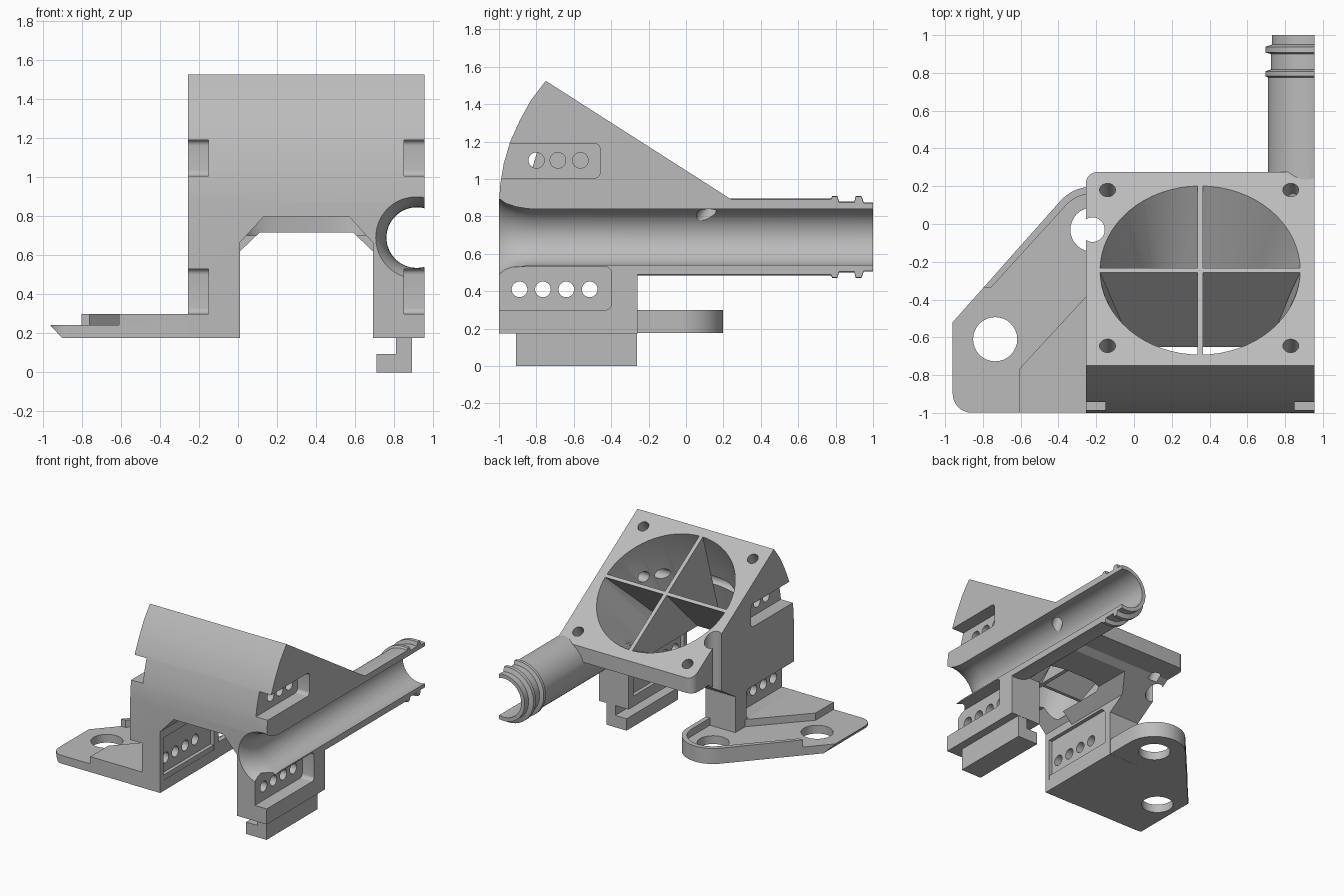
import bpy, bmesh, math
from mathutils import Vector, Matrix

cube = bpy.data.objects.get("Cube")
if cube:
    bpy.data.objects.remove(cube, do_unlink=True)

grey = bpy.data.materials.new("plain grey")
grey.use_nodes = True
grey.diffuse_color = (0.5, 0.5, 0.5, 1)
grey.node_tree.nodes["Principled BSDF"].inputs["Base Color"].default_value = (0.5, 0.5, 0.5, 1)


def finish(name, bm):
    bmesh.ops.recalc_face_normals(bm, faces=bm.faces)
    me = bpy.data.meshes.new(name)
    bm.to_mesh(me)
    bm.free()
    me.materials.append(grey)
    ob = bpy.data.objects.new(name, me)
    bpy.context.collection.objects.link(ob)
    return ob


def loft(name, rings):
    """Closed solid through rings of equal point count."""
    bm = bmesh.new()
    rows = [[bm.verts.new(p) for p in ring] for ring in rings]
    n = len(rows[0])
    for a, b in zip(rows, rows[1:]):
        for i in range(n):
            j = (i + 1) % n
            bm.faces.new((a[i], a[j], b[j], b[i]))
    bm.faces.new(rows[0][::-1])
    bm.faces.new(rows[-1])
    return finish(name, bm)


def prism(name, pts, axis, a, b):
    """Extrude a 2D outline along x, y or z."""
    place = {"x": lambda p, d: (d, p[0], p[1]),
             "y": lambda p, d: (p[0], d, p[1]),
             "z": lambda p, d: (p[0], p[1], d)}[axis]
    return loft(name, [[place(p, d) for p in pts] for d in (a, b)])


def arc(cx, cy, r, a0, a1, n=10):
    angles = [math.radians(a0 + (a1 - a0) * i / n) for i in range(n + 1)]
    return [(cx + r * math.cos(t), cy + r * math.sin(t)) for t in angles]


def lathe(name, profile, cx, cz, n=64):
    """Revolve (radius, y) pairs about an axis along y."""
    return loft(name, [[(x, y, z) for x, z in arc(cx, cz, r, 0, 360, n)[:-1]]
                       for r, y in profile])


def rod(centre, direction, r, length):
    bm = bmesh.new()
    turn = Vector(direction).to_track_quat("Z", "Y").to_matrix().to_4x4()
    bmesh.ops.create_cone(bm, cap_ends=True, segments=32, radius1=r, radius2=r,
                          depth=length, matrix=Matrix.Translation(centre) @ turn)
    return finish("hole_cutter", bm)


def combine(ob, other, mode="DIFFERENCE", keep=False):
    mod = ob.modifiers.new("cut", "BOOLEAN")
    mod.operation = mode
    mod.solver = "EXACT"
    mod.object = other
    bpy.context.view_layer.objects.active = ob
    bpy.ops.object.modifier_apply(modifier=mod.name)
    if not keep:
        bpy.data.objects.remove(other, do_unlink=True)


# Sloping fan face
SLOPE = Vector((0, 0.538, 0.843))
L, R = -0.255, 0.955


def face_z(y):
    return 1.525 - 0.639 * (y + 0.75)


# Wedge body with curved front, trimmed later on its cut side
front = [(-0.75, 1.525), (-0.83, 1.42), (-0.89, 1.31), (-0.94, 1.2),
         (-0.975, 1.08), (-0.993, 0.97), (-1, 0.87)]
body = prism("duct_body", [(-1, 0.175), (-0.26, 0.175), (-0.26, 0.53), (0.08, 0.75),
                           (0.275, 0.75), (0.275, face_z(0.275))] + front, "x", L, R + 0.04)

# Rounded flange corner
bm = bmesh.new()
bm.from_mesh(body.data)
corner = [e for e in bm.edges
          if all(abs(v.co.x - L) < 1e-4 and abs(v.co.y - 0.275) < 1e-4 for v in e.verts)]
bmesh.ops.bevel(bm, geom=corner, offset=0.06, segments=6, profile=0.5, affect="EDGES")
bm.to_mesh(body.data)
bm.free()

# Side pipe with two ridges
pipe = lathe("pipe", [(0.205, -0.3), (0.205, 0.775), (0.22, 0.783), (0.22, 0.808),
                      (0.19, 0.818), (0.19, 0.9), (0.22, 0.908), (0.22, 0.938),
                      (0.185, 0.95), (0.185, 1)], 0.915, 0.69)
combine(body, pipe, "UNION")

# Tunnel between the legs, taller at the front
combine(body, prism("tunnel", [(0.01, 0), (0.01, 0.62), (0.11, 0.715), (0.59, 0.715),
                               (0.69, 0.62), (0.69, 0)], "y", -1.2, 0.6))
combine(body, prism("mouth", [(0.01, 0), (0.01, 0.665), (0.13, 0.795), (0.57, 0.795),
                              (0.69, 0.665), (0.69, 0)], "y", -1.2, -0.7))

# Round fan opening blending to a squarish outlet
circle = arc(0, 0, 1, 0, 360, 64)[:-1]


def squarish(v):
    return math.copysign(abs(v) ** 0.55, v)


top = [Vector((0.35 + 0.53 * c, -0.245 + 0.447 * s, face_z(-0.245) - 0.285 * s))
       for c, s in circle]
outlet = [(0.35 + 0.33 * squarish(c), -0.6 + 0.33 * squarish(s), 0.7) for c, s in circle]
cavity = loft("cavity", [[p + SLOPE * 0.05 for p in top], top, outlet])
cavity.hide_render = True
combine(body, cavity, keep=True)

# Pipe bore with flared front, and the flat side cut
combine(body, lathe("bore", [(0.225, -1.02), (0.21, -1), (0.185, -0.965), (0.167, -0.91),
                             (0.157, -0.85), (0.155, -0.8), (0.155, 1.02)], 0.915, 0.69))
combine(body, prism("trim", [(-2, -1), (2, -1), (2, 3), (-2, 3)], "x", R, 2))

# Outer pockets on both sides, open to the front
for low, high, back in ((0.30, 0.53, -0.4), (1.005, 1.19, -0.46)):
    r = 0.03
    outline = ([(-1.2, low)] + arc(back - r, low + r, r, -90, 0, 5)
               + arc(back - r, high - r, r, 0, 90, 5) + [(-1.2, high)])
    combine(body, prism("pocket", outline, "x", L - 0.2, L + 0.105))
    combine(body, prism("pocket", outline, "x", R - 0.105, R + 0.2))

# Shallow recesses on the inner leg faces
outline = ([(-0.96, 0.26), (-0.32, 0.26)] + arc(-0.38, 0.54, 0.06, 0, 90, 6) + [(-0.96, 0.6)])
combine(body, prism("recess", outline, "x", -0.02, 0.05))
combine(body, prism("recess", outline, "x", 0.65, 0.72))

# Rows of cross holes
for z, row in ((0.41, (-0.89, -0.765, -0.64, -0.515)), (1.1, (-0.8, -0.685, -0.565))):
    for y in row:
        combine(body, rod((0.35, y, z), (1, 0, 0), 0.042, 2))

# Fan screw holes and the tool notch
for x in (-0.14, 0.83):
    for y in (-0.645, 0.18):
        at = Vector((x, y, face_z(y))) - SLOPE * 0.1
        combine(body, rod(at, SLOPE, 0.042, 0.3))
combine(body, rod((-0.22, -0.03, 0.9), (0, 0, 1), 0.065, 1))

# Crossed vanes inside the fan opening
upright = prism("upright_vane", [(-0.72, face_z(-0.72)), (0.25, face_z(0.25)), (0.25, 0.8),
                                 (-0.98, 0.8), (-0.98, 1.2)], "x", 0.335, 0.366)
cross = prism("cross_vane", [(-0.257, face_z(-0.257)), (-0.233, face_z(-0.233)),
                             (-0.625, 0.8), (-0.65, 0.8)], "x", -0.3, 1)
for vane in (upright, cross):
    combine(vane, cavity, "INTERSECT", keep=True)
bpy.data.objects.remove(cavity, do_unlink=True)

# Mounting plate with rim, sunken floor, two holes and a chamfered edge
hx, hy = -0.22, -0.03
plate = prism("mounting_plate", [(0.008, -0.999)] + arc(hx, hy, 0.228, 0, 139, 20)
              + [(-0.96, -0.52)] + arc(-0.86, -0.899, 0.1, 180, 270, 8), "z", 0.176, 0.3)
combine(plate, prism("floor", [(-1.2, -1.2), (-0.61, -1.2), (-0.61, -0.77), (-0.25, -0.38),
                               (-0.03, -0.38)] + arc(hx, hy, 0.19, 0, 139, 20)
                     + [(-0.76, -0.34), (-1.2, -0.34)], "z", 0.242, 0.5))
combine(plate, prism("chamfer", [(-0.98, 0.262), (-0.84, 0.11), (-0.98, 0.11)],
                     "y", -1.2, 0.5))
for x, y in ((-0.735, -0.61), (hx, hy)):
    combine(plate, rod((x, y, 0.25), (0, 0, 1), 0.117, 0.4))

# Hooked foot under the right leg
foot = prism("hooked_foot", [(0.71, 0), (0.89, 0), (0.89, 0.18), (0.81, 0.18),
                             (0.81, 0.095), (0.71, 0.095)], "y", -0.91, -0.262)

# Smooth curved faces, keep edges sharp
bpy.ops.object.select_all(action="DESELECT")
for ob in (body, upright, cross, plate, foot):
    ob.select_set(True)
bpy.context.view_layer.objects.active = body
bpy.ops.object.shade_smooth_by_angle(angle=math.radians(28))
